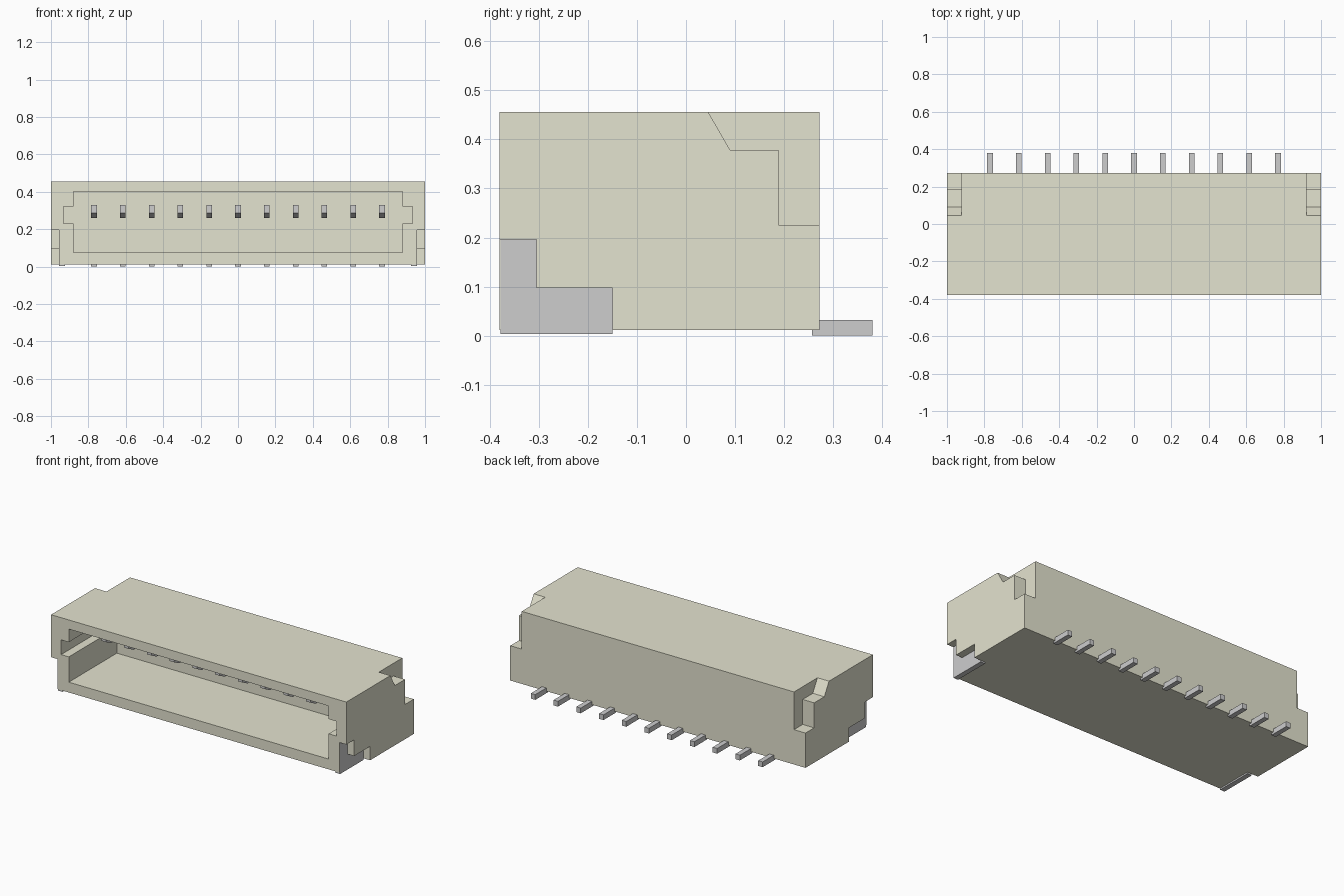
import bpy
import bmesh

if "Cube" in bpy.data.objects:
    bpy.data.objects.remove(bpy.data.objects["Cube"], do_unlink=True)


def material(name, rgb, rough, metallic=0.0):
    m = bpy.data.materials.new(name)
    m.use_nodes = True
    m.diffuse_color = (*rgb, 1)
    bsdf = m.node_tree.nodes["Principled BSDF"]
    bsdf.inputs["Base Color"].default_value = (*rgb, 1)
    bsdf.inputs["Roughness"].default_value = rough
    bsdf.inputs["Metallic"].default_value = metallic
    return m


PLASTIC = material("ivory plastic", (0.777, 0.770, 0.627), 0.6)
METAL = material("grey metal", (0.61, 0.61, 0.615), 0.5)


def prism(name, profile, x0, x1, mat):
    """Extrude a (y, z) profile along x from x0 to x1."""
    bm = bmesh.new()
    face = bm.faces.new([bm.verts.new((x0, y, z)) for y, z in profile])
    ext = bmesh.ops.extrude_face_region(bm, geom=[face])
    verts = [v for v in ext["geom"] if isinstance(v, bmesh.types.BMVert)]
    bmesh.ops.translate(bm, verts=verts, vec=(x1 - x0, 0, 0))
    bmesh.ops.recalc_face_normals(bm, faces=bm.faces[:])
    mesh = bpy.data.meshes.new(name)
    bm.to_mesh(mesh)
    bm.free()
    mesh.materials.append(mat)
    ob = bpy.data.objects.new(name, mesh)
    bpy.context.scene.collection.objects.link(ob)
    return ob


def rect(y0, y1, z0, z1):
    return [(y0, z0), (y1, z0), (y1, z1), (y0, z1)]


FRONT, BACK, BASE, TOP = -0.38, 0.272, 0.012, 0.456
WALL = 0.085          # back wall of the mating cavity

housing = prism("housing", rect(FRONT, BACK, BASE, TOP), -1, 1, PLASTIC)

# Cutters: cavity, key slots, rear corner notches, lower side recesses
cutters = [prism("cavity_cutter", rect(-0.5, WALL, 0.075, 0.40), -0.88, 0.88, PLASTIC)]
notch = [(0.045, TOP), (0.09, 0.378), (0.188, 0.378), (0.188, 0.225),
         (0.40, 0.225), (0.40, 0.60), (0.045, 0.60)]
recess = [(-0.5, -0.1), (-0.15, -0.1), (-0.15, 0.097), (-0.305, 0.097),
          (-0.305, 0.196), (-0.5, 0.196)]
for side, s in (("left", 1), ("right", -1)):
    cutters += [
        prism(side + "_slot_cutter", rect(-0.5, WALL, 0.23, 0.32), s * 0.8, s * 0.932, PLASTIC),
        prism(side + "_notch_cutter", notch, s * 0.922, s * 1.1, PLASTIC),
        prism(side + "_recess_cutter", recess, s * 0.955, s * 1.1, PLASTIC),
    ]
for c in cutters:
    mod = housing.modifiers.new(c.name, 'BOOLEAN')
    mod.operation = 'DIFFERENCE'
    mod.solver = 'EXACT'
    mod.object = c

# Apply the cuts and drop the cutters
bpy.context.view_layer.update()
cut = bpy.data.meshes.new_from_object(
    housing.evaluated_get(bpy.context.evaluated_depsgraph_get()))
housing.modifiers.clear()
housing.data = cut
for c in cutters:
    bpy.data.objects.remove(c, do_unlink=True)

# Solder tabs lying in the side recesses
tab = [(-0.378, 0.003), (-0.15, 0.003), (-0.15, 0.097), (-0.305, 0.097),
       (-0.305, 0.196), (-0.378, 0.196)]
for side, s in (("left", 1), ("right", -1)):
    prism(side + "_solder_tab", tab, s * 0.925, s * 0.956, METAL)

# Eleven contacts: a chamfered pin in the cavity and a lead behind
pin = [(0.10, 0.26), (-0.15, 0.26), (-0.20, 0.285), (-0.20, 0.33), (0.10, 0.33)]
for i in range(11):
    x = (i - 5) * 0.154
    prism(f"contact_pin_{i + 1}", pin, x - 0.015, x + 0.015, METAL)
    prism(f"contact_lead_{i + 1}", rect(0.257, 0.38, 0.0, 0.032),
          x - 0.015, x + 0.015, METAL)
